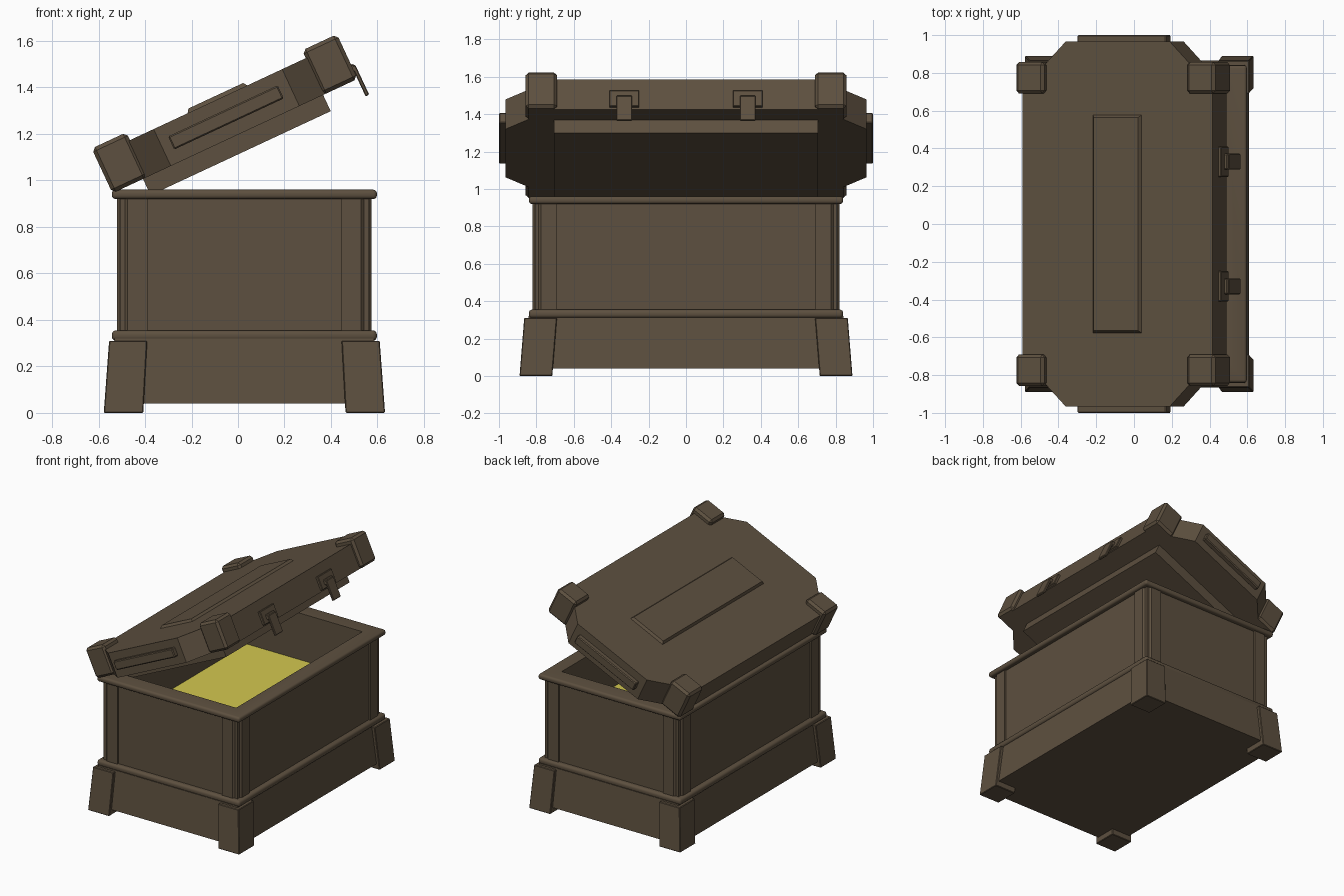
import bpy, bmesh, math
from mathutils import Matrix

if "Cube" in bpy.data.objects:
    bpy.data.objects.remove(bpy.data.objects["Cube"])

CX = 0.0275                                   # centre of the chest body
BASE = Matrix.Translation((CX, 0, 0))
# Lid space: x runs from hinge to front edge, z is lid thickness, tipped 25 degrees
LID = Matrix.Translation((-0.54, 0, 0.945)) @ Matrix.Rotation(math.radians(-25), 4, 'Y')
MID = 0.582                                   # middle of the lid length


def material(name, rgb):
    m = bpy.data.materials.new(name)
    m.diffuse_color = (*rgb, 1)
    m.use_nodes = True
    m.node_tree.nodes["Principled BSDF"].inputs["Base Color"].default_value = m.diffuse_color
    return m


BROWN = material("brown", (0.11, 0.08, 0.05))
YELLOW = material("yellow", (0.65, 0.58, 0.08))
SIGNS = [(sx, sy) for sx in (-1, 1) for sy in (-1, 1)]


def prism(name, low, z0, z1, high=None, frame=BASE, bevel=0, segments=1, mat=BROWN):
    """Solid between a lower outline and an upper outline."""
    bm = bmesh.new()
    a = [bm.verts.new((x, y, z0)) for x, y in low]
    b = [bm.verts.new((x, y, z1)) for x, y in (high or low)]
    n = len(a)
    bm.faces.new(a)
    bm.faces.new(b)
    for i in range(n):
        j = (i + 1) % n
        bm.faces.new((a[i], a[j], b[j], b[i]))
    bmesh.ops.recalc_face_normals(bm, faces=bm.faces)
    if bevel:
        bmesh.ops.bevel(bm, geom=bm.edges[:], offset=bevel, segments=segments,
                        profile=0.5, affect='EDGES', clamp_overlap=True)
    me = bpy.data.meshes.new(name)
    bm.to_mesh(me)
    bm.free()
    me.materials.append(mat)
    ob = bpy.data.objects.new(name, me)
    ob.matrix_world = frame
    bpy.context.collection.objects.link(ob)
    return ob


def rect(x0, x1, y0, y1):
    return [(x0, y0), (x1, y0), (x1, y1), (x0, y1)]


def centred(hx, hy):
    return rect(-hx, hx, -hy, hy)


def mirrored(pts, sx, sy):
    return [(x * sx, y * sy) for x, y in pts]


# Flared plinth and four splayed feet
prism("plinth", centred(0.582, 0.865), 0.04, 0.32, high=centred(0.558, 0.842))
for sx, sy in SIGNS:
    prism("foot", mirrored(rect(0.435, 0.605, 0.715, 0.89), sx, sy), 0, 0.31,
          high=mirrored(rect(0.418, 0.582, 0.69, 0.865), sx, sy), bevel=0.004)

# Rounded lower moulding, body, rim and chamfered corner posts
prism("lower_moulding", centred(0.57, 0.84), 0.31, 0.355, bevel=0.018, segments=4)
hollow = [prism("body", centred(0.535, 0.808), 0.34, 0.94),
          prism("rim", centred(0.57, 0.84), 0.92, 0.96, bevel=0.016, segments=4)]
post = [(0.4175, 0.69), (0.5475, 0.69), (0.5475, 0.775),
        (0.5025, 0.82), (0.4175, 0.82)]
for sx, sy in SIGNS:
    hollow.append(prism("corner_post", mirrored(post, sx, sy), 0.345, 0.93))

# Cavity with a coloured floor
cutter = prism("cavity_cutter", centred(0.462, 0.72), 0.62, 1.2)
cutter.hide_render = True
cutter.hide_viewport = True
for ob in hollow:
    mod = ob.modifiers.new("cavity", 'BOOLEAN')
    mod.operation = 'DIFFERENCE'
    mod.solver = 'EXACT'
    mod.object = cutter
prism("cavity_floor", centred(0.4615, 0.7195), 0.615, 0.624, mat=YELLOW)

# Lid slab with widened sides
quarter = [(0.555, 0.82), (0.43, 0.84), (0.305, 0.965)]
outline = (quarter + mirrored(quarter, -1, 1)[::-1]
           + mirrored(quarter, -1, -1) + mirrored(quarter, 1, -1)[::-1])
prism("lid", [(x + MID, y) for x, y in outline], 0, 0.175, frame=LID)
prism("lid_inner_lip", rect(0.145, 1.0, -0.705, 0.705), -0.077, 0.01, frame=LID)

# Raised panels on the lid top and both lid sides
prism("lid_top_panel", rect(0.435, 0.725, -0.58, 0.58), 0.17, 0.192,
      high=rect(0.45, 0.71, -0.565, 0.565), frame=LID)
for s in (-1, 1):
    prism("lid_side_panel", rect(0.32, 0.84, s * 0.98 - 0.02, s * 0.98 + 0.02),
          0.058, 0.12, frame=LID, bevel=0.006)

# Chunky corner blocks on the lid
for sx, sy in SIGNS:
    pts = mirrored(rect(0.417, 0.582, 0.69, 0.857), sx, sy)
    prism("lid_corner", [(x + MID, y) for x, y in pts], 0, 0.212, frame=LID, bevel=0.016)

# Two hanging latches on the front edge
for y in (-0.33, 0.33):
    prism("latch_plate", rect(1.125, 1.155, y - 0.08, y + 0.08), 0.01, 0.105,
          frame=LID, bevel=0.004)
    prism("latch_pivot", rect(1.14, 1.175, y - 0.042, y + 0.042), 0.03, 0.068,
          frame=LID, bevel=0.006)
    prism("latch_tongue", rect(1.163, 1.18, y - 0.042, y + 0.042), -0.083, 0.06,
          frame=LID, bevel=0.004)

# Smooth only the rounded mouldings
for ob in bpy.context.collection.objects:
    if "moulding" in ob.name or ob.name == "rim":
        bpy.ops.object.select_all(action='DESELECT')
        ob.select_set(True)
        bpy.context.view_layer.objects.active = ob
        bpy.ops.object.shade_smooth_by_angle(angle=math.radians(35))
